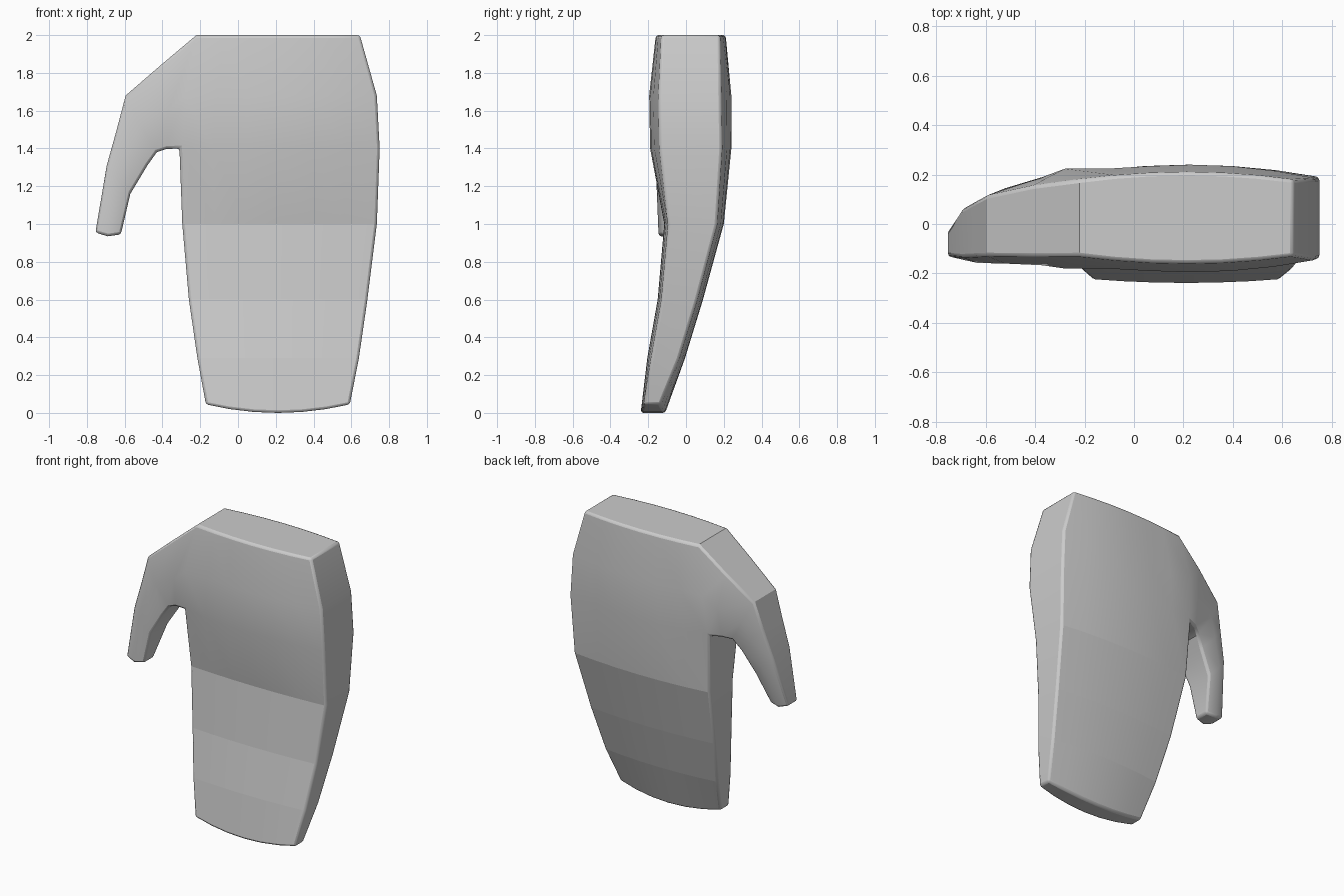
import bpy, bmesh

if "Cube" in bpy.data.objects:
    bpy.data.objects.remove(bpy.data.objects["Cube"])

# Palm rows: z, left x, right x, front rim y, front bulge, back rim y, back bulge
ROWS = [
    (2.00, -0.22, 0.645, -0.13, 0.03, 0.18, 0.03),
    (1.68, -0.28, 0.735, -0.145, 0.05, 0.185, 0.055),
    (1.40, -0.31, 0.75, -0.14, 0.05, 0.19, 0.05),
    (1.00, -0.295, 0.735, -0.095, 0.02, 0.165, 0.035),
    (0.60, -0.26, 0.685, -0.13, 0.02, 0.06, 0.03),
    (0.29, -0.215, 0.64, -0.185, 0.02, -0.035, 0.03),
    (0.045, -0.17, 0.592, -0.225, 0.015, -0.135, 0.025),
]
# Thumb stations: outer, middle, inner (x, z), then rim front y, back y, bulge
THUMB = [
    ((-0.41, 1.84), (-0.37, 1.60), (-0.38, 1.397), -0.132, 0.155, 0.035),
    ((-0.595, 1.68), (-0.52, 1.53), (-0.43, 1.38), -0.13, 0.115, 0.03),
    ((-0.642, 1.50), (-0.57, 1.41), (-0.48, 1.31), -0.132, 0.09, 0.027),
    ((-0.695, 1.31), (-0.635, 1.235), (-0.57, 1.16), -0.135, 0.06, 0.022),
    ((-0.755, 0.955), (-0.69, 0.935), (-0.62, 0.945), -0.13, -0.03, 0.015),
]
COLS = 6

bm = bmesh.new()


def pair(x, z, yf, yb):
    """One front vertex and the back vertex behind it."""
    return bm.verts.new((x, yf, z)), bm.verts.new((x, yb, z))


# Palm grid
palm = []
for i, (z, xl, xr, yf, bf, yb, bb) in enumerate(ROWS):
    row = []
    for j in range(COLS + 1):
        t = j / COLS
        f = 1 - (2 * t - 1) ** 2
        if i == 1 and j < 3:
            f = max(f, 0.7)      # no rim where the thumb joins
        zz = z - 0.045 * f if i == len(ROWS) - 1 else z
        row.append(pair(xl + (xr - xl) * t, zz, yf - bf * f, yb + bb * f))
    palm.append(row)

# Thumb grid, starting on the upper palm's left column
thumb = [[palm[k][0] for k in range(3)]]
for a, m, b, yf, yb, bulge in THUMB:
    thumb.append([pair(*p, yf - bulge * k, yb + bulge * k)
                  for p, k in ((a, 0), (m, 1), (b, 0))])


def skin(grid):
    """Front and back faces over a grid of vertex pairs."""
    for r0, r1 in zip(grid, grid[1:]):
        for q in zip(r0, r0[1:], r1[1:], r1):
            bm.faces.new([v[0] for v in q])
            bm.faces.new([v[1] for v in reversed(q)])


skin(palm)
skin(thumb)

# Side wall around the outline
outline = (palm[0] + [r[-1] for r in palm[1:]] + palm[-1][-2::-1]
           + [r[0] for r in palm[-2:1:-1]]
           + [s[2] for s in thumb[1:]] + [thumb[-1][1]]
           + [s[0] for s in thumb[:0:-1]])
for p, q in zip(outline, outline[1:] + outline[:1]):
    bm.faces.new((p[0], q[0], q[1], p[1]))
bmesh.ops.recalc_face_normals(bm, faces=bm.faces)

# Finger bend lines stay crisp
for row in palm[3:6]:
    for p, q in zip(row, row[1:]):
        for s in (0, 1):
            e = bm.edges.get((p[s], q[s]))
            e.smooth = False

mesh = bpy.data.meshes.new("mitten_hand")
bm.to_mesh(mesh)
bm.free()
hand = bpy.data.objects.new("mitten_hand", mesh)
bpy.context.collection.objects.link(hand)
bpy.context.view_layer.objects.active = hand
hand.select_set(True)
bpy.ops.object.shade_smooth_by_angle(angle=0.6)

# Softened rim
bev = hand.modifiers.new("rim", "BEVEL")
bev.width = 0.014
bev.segments = 2
bev.limit_method = 'ANGLE'
bev.angle_limit = 0.7
